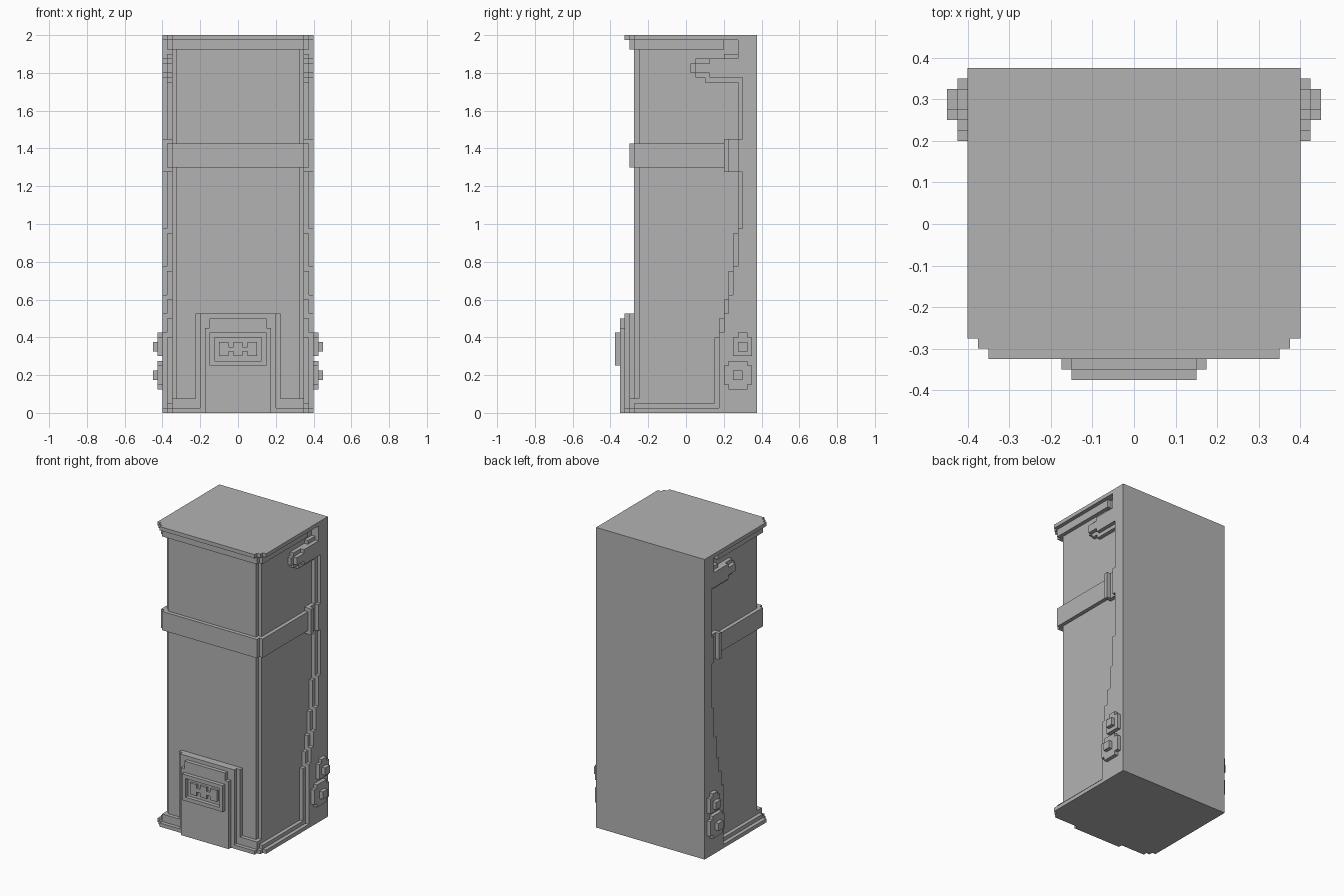
import bpy, bmesh

cube = bpy.data.objects.get("Cube")
if cube:
    bpy.data.objects.remove(cube, do_unlink=True)

U = 0.025  # one block step; all sizes below count these steps
BACK = 15

grey = bpy.data.materials.new("plain_grey")
grey.use_nodes = True
grey.diffuse_color = (0.45, 0.45, 0.45, 1)
grey.node_tree.nodes["Principled BSDF"].inputs["Base Color"].default_value = (0.45, 0.45, 0.45, 1)


def prism(name, outline, axis, lo, hi):
    """Extrude a 2D outline along one axis (the outline uses the other two)."""
    def place(p, d):
        co = list(p)
        co.insert(axis, d)
        return [c * U for c in co]
    bm = bmesh.new()
    face = bm.faces.new([bm.verts.new(place(p, lo)) for p in outline])
    new = bmesh.ops.extrude_face_region(bm, geom=[face])["geom"]
    shift = [0, 0, 0]
    shift[axis] = (hi - lo) * U
    bmesh.ops.translate(bm, vec=shift, verts=[v for v in new if isinstance(v, bmesh.types.BMVert)])
    bmesh.ops.recalc_face_normals(bm, faces=bm.faces)
    mesh = bpy.data.meshes.new(name)
    bm.to_mesh(mesh)
    bm.free()
    mesh.materials.append(grey)
    obj = bpy.data.objects.new(name, mesh)
    bpy.context.collection.objects.link(obj)
    return obj


def rect(a0, a1, b0, b1):
    return [(a0, b0), (a1, b0), (a1, b1), (a0, b1)]


def notched(a0, a1, b0, b1):
    """Rectangle with one step cut from every corner."""
    return [(a0 + 1, b0), (a1 - 1, b0), (a1 - 1, b0 + 1), (a1, b0 + 1),
            (a1, b1 - 1), (a1 - 1, b1 - 1), (a1 - 1, b1), (a0 + 1, b1),
            (a0 + 1, b1 - 1), (a0, b1 - 1), (a0, b0 + 1), (a0 + 1, b0 + 1)]


def both_sides(name, outline, lo, hi):
    prism("left_" + name, outline, 0, lo, hi)
    prism("right_" + name, outline, 0, -hi, -lo)


def plan(half, front, back=BACK, corner=1):
    """Floor plan with stepped front corners."""
    right = [(half, back)]
    for i in range(corner + 1):
        right.append((half - i, front + corner - i))
        if i < corner:
            right.append((half - i - 1, front + corner - i))
    return right + [(-x, y) for x, y in reversed(right)]


# Body, belt and stepped top and bottom mouldings
prism("body", plan(14, -11), 2, 0, 80)
prism("belt", plan(15, -12, 11), 2, 52, 57)
prism("cap", plan(16, -13, corner=2), 2, 79, 80)
prism("cap_moulding", plan(15, -12, 8), 2, 77, 79)
prism("base", plan(16, -13, corner=2), 2, 0, 1)
prism("base_moulding", plan(15, -12), 2, 1, 2)
prism("front_skirting", rect(-14, 14, -12, -10), 2, 2, 3)

# Side panels: a stepped front edge, with a narrower outer layer on top
STEPS = [(16, 6), (20, 7), (24, 8), (30, 9), (38, 10)]


def panel(shift, hand, top):
    pts, z = [(BACK, 0)], 0
    for z_top, y in STEPS:
        pts += [(y + shift, z), (y + shift, z_top + shift)]
        z = z_top + shift
    return pts + [(11 + shift, z)] + hand + [(11, top), (11, 80), (BACK, 80)]


inner_hand = [(11, 70), (4, 70), (4, 71), (2, 71), (2, 72), (1, 72), (1, 74),
              (2, 74), (2, 75), (4, 75), (8, 75), (8, 76)]
outer_hand = [(12, 51), (11, 51), (11, 58), (12, 58), (12, 71), (5, 71),
              (5, 72), (2, 72), (2, 74), (5, 74), (5, 75), (11, 75)]
both_sides("panel_layer", panel(0, inner_hand, 76), 14, 15)
both_sides("panel", panel(1, outer_hand, 76), 14, 16)
both_sides("belt_clip", rect(8, 9, 51, 58), 14, 16)
both_sides("belt_joint", rect(9, 11, 51, 58), 14, 15)

# Side bolts with square knobs
both_sides("upper_bolt", [(10, 12), (14, 12), (14, 16), (13, 16), (13, 17),
                          (11, 17), (11, 16), (10, 16)], 16, 17)
both_sides("upper_knob", rect(11, 13, 13, 15), 17, 18)
both_sides("lower_bolt", notched(8, 14, 5, 11), 16, 17)
both_sides("lower_knob", rect(10, 12, 7, 9), 17, 18)

# Front door surround, door and hatch frame
prism("door_surround", rect(-9, 9, 0, 21), 1, -12, -11)
prism("door_trim", rect(-8, 8, 0, 21), 1, -13, -12)
prism("door", [(-7, 0), (7, 0), (7, 18), (6, 18), (6, 20), (-6, 20),
               (-6, 18), (-7, 18)], 1, -14, -13)
for side, x in (("right", -6), ("left", 5)):
    prism(side + "_hatch_rail", rect(x, x + 1, 10, 17), 1, -15, -14)
for side, z in (("lower", 10), ("upper", 16)):
    prism(side + "_hatch_rail", rect(-5, 5, z, z + 1), 1, -15, -14)

# Notched block inside the hatch
half = [(1, 12), (1, 13), (2, 13), (2, 12), (4, 12), (4, 15), (2, 15), (2, 14), (1, 14), (1, 15)]
prism("hatch_block", half + [(-x, z) for x, z in reversed(half)], 1, -14.6, -14)
